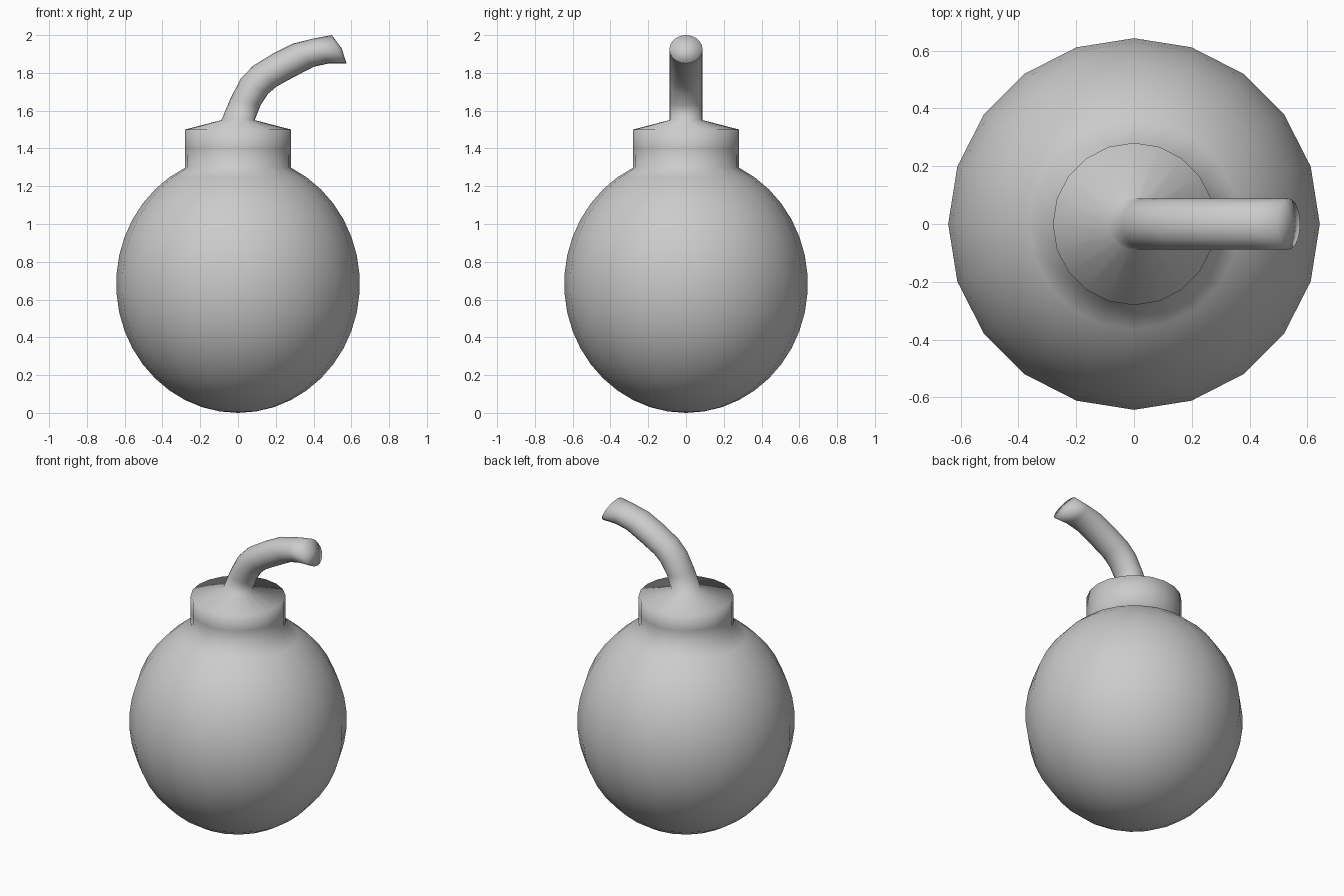
import bpy, bmesh
from math import sin, cos, pi, radians

if "Cube" in bpy.data.objects:
    bpy.data.objects.remove(bpy.data.objects["Cube"])

SIDES = 20
bm = bmesh.new()


def ring(left, right, half_width):
    """Elliptical cross-section spanning two (x, z) silhouette points."""
    mx, mz = (left[0] + right[0]) / 2, (left[1] + right[1]) / 2
    hx, hz = (right[0] - left[0]) / 2, (right[1] - left[1]) / 2
    verts = []
    for i in range(SIDES):
        a = 2 * pi * i / SIDES
        verts.append(bm.verts.new((mx + hx * cos(a), half_width * sin(a), mz + hz * cos(a))))
    return verts


def round_ring(r, z):
    return ring((-r, z), (r, z), r)


def cap(loop, centre):
    c = bm.verts.new(centre)
    for i in range(SIDES):
        bm.faces.new((loop[i], loop[(i + 1) % SIDES], c))


# Egg-shaped body, from just above the bottom pole up to the neck
R, H, CZ, STEPS = 0.645, 0.683, 0.683, 18
rings = []
for i in range(1, STEPS + 1):
    t = radians(-90 + 154.3 * i / STEPS)
    rings.append(round_ring(R * cos(t), CZ + H * sin(t)))

# Neck with a shallow conical top
for r, z in ((0.281, 1.4), (0.281, 1.5)):
    rings.append(round_ring(r, z))

# Bent fuse: (outer silhouette point, inner silhouette point)
fuse = [((-0.088, 1.55), (0.088, 1.55)),
        ((-0.04, 1.665), (0.12, 1.63)),
        ((0.015, 1.77), (0.16, 1.69)),
        ((0.08, 1.838), (0.205, 1.728)),
        ((0.19, 1.905), (0.285, 1.772)),
        ((0.29, 1.955), (0.40, 1.832)),
        ((0.40, 1.982), (0.48, 1.85)),
        ((0.497, 2.0), (0.575, 1.85))]
for outer, inner in fuse:
    rings.append(ring(outer, inner, 0.088))

# Skin the cross-sections and close both ends
for a, b in zip(rings, rings[1:]):
    for i in range(SIDES):
        j = (i + 1) % SIDES
        bm.faces.new((a[i], a[j], b[j], b[i]))
cap(rings[0], (0, 0, 0))
cap(rings[-1], (0.548, 0, 1.932))

bmesh.ops.recalc_face_normals(bm, faces=bm.faces)
for f in bm.faces:
    f.smooth = True

mesh = bpy.data.meshes.new("round_body_with_fuse")
bm.to_mesh(mesh)
bm.free()
obj = bpy.data.objects.new("round_body_with_fuse", mesh)
bpy.context.collection.objects.link(obj)
